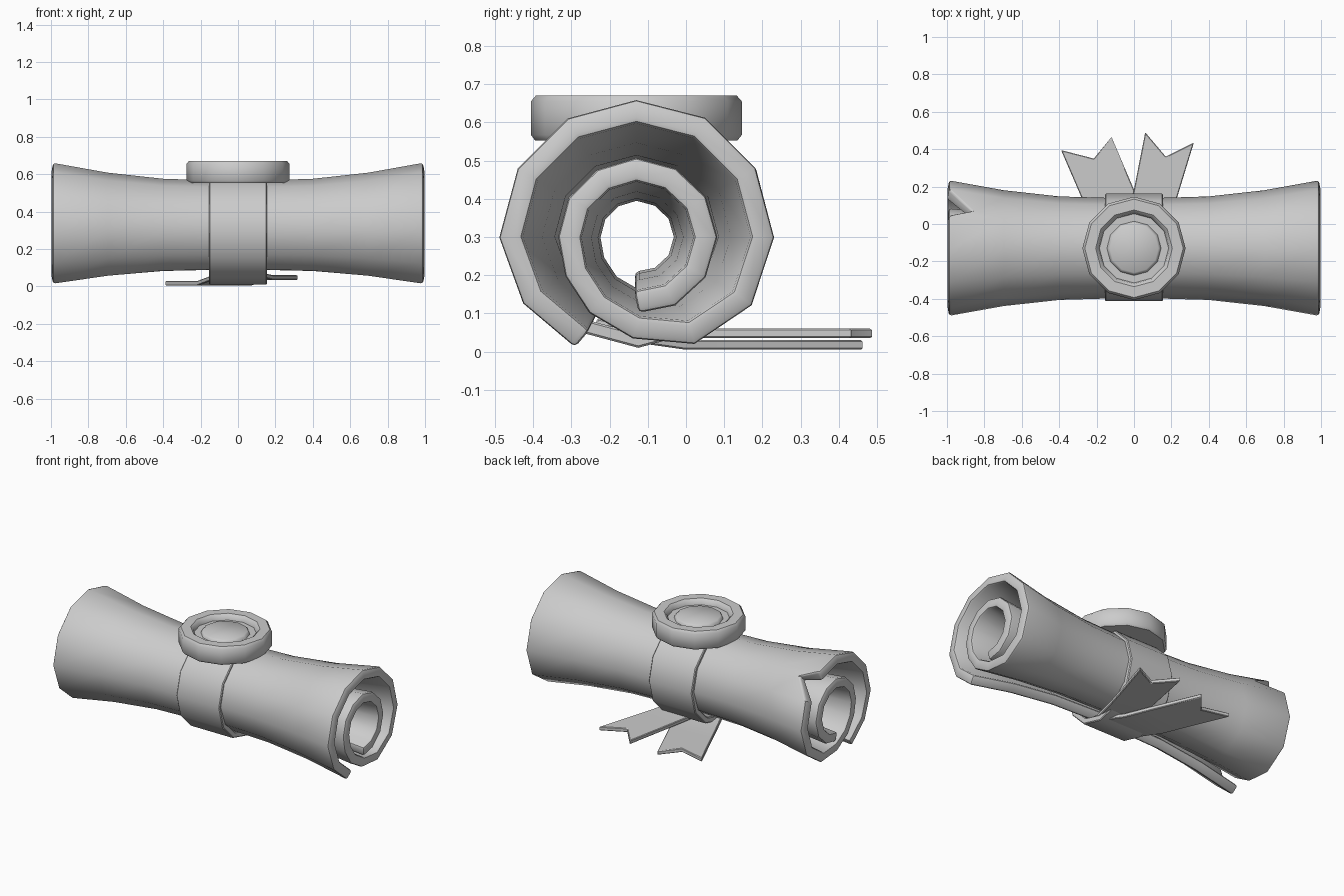
import bpy, bmesh
from math import sin, cos, radians, pi

if "Cube" in bpy.data.objects:
    bpy.data.objects.remove(bpy.data.objects["Cube"])

CY, CZ = -0.13, 0.30   # axis of the roll


def finish(name, bm, thick=0.0, bevel=0.0, segs=2, angle=40):
    bmesh.ops.recalc_face_normals(bm, faces=bm.faces[:])
    me = bpy.data.meshes.new(name)
    bm.to_mesh(me)
    bm.free()
    ob = bpy.data.objects.new(name, me)
    bpy.context.collection.objects.link(ob)
    if thick:
        m = ob.modifiers.new("thickness", 'SOLIDIFY')
        m.thickness, m.offset, m.use_even_offset = thick, 0, True
    if bevel:
        m = ob.modifiers.new("soft_edges", 'BEVEL')
        m.width, m.segments, m.limit_method = bevel, segs, 'ANGLE'
        m.angle_limit = radians(60)
    bpy.ops.object.select_all(action='DESELECT')
    ob.select_set(True)
    bpy.context.view_layer.objects.active = ob
    bpy.ops.object.convert(target='MESH')
    bpy.ops.object.shade_smooth_by_angle(angle=radians(angle))
    return ob


# rolled sheet: spiral section in 30 degree steps, flared toward both ends
radii = [.333, .345, .36, .36, .36, .36, .362, .362, .362, .352, .32, .268,
         .235, .213, .205, .205, .204, .207, .207, .21, .212, .21, .206, .2]
rows = [(-.994, 1.0), (-.7, .835), (-.4, .735), (0, .7),
        (.4, .735), (.7, .835), (.994, 1.0)]
bm = bmesh.new()
grid = []
for x, s in rows:
    ring = []
    for i, r in enumerate(radii):
        a = radians(242 if i == 0 else 240 - 30 * i)
        q = r * s - .03
        if s < 1:
            q = (r - .03) * s + .002
        ring.append(bm.verts.new((x, CY + q * cos(a), CZ + q * sin(a))))
    grid.append(ring)
TEAR = 6                # panel between 60 and 30 degrees, torn at the left end
for j in range(len(rows) - 1):
    for i in range(len(radii) - 1):
        a, b, c, d = grid[j][i], grid[j][i+1], grid[j+1][i+1], grid[j+1][i]
        if j == 0 and i == TEAR:
            u, v = .42, .22
            co = (a.co*(1-v) + b.co*v)*(1-u) + (d.co*(1-v) + c.co*v)*u
            p = bm.verts.new(co)
            for f in ((a, p, d), (p, c, d), (p, b, c)):
                bm.faces.new(f)
        else:
            bm.faces.new((a, b, c, d))
finish("rolled_sheet", bm, .06, .013)

# ribbon band around the waist
bm = bmesh.new()
N = 12
loops = [[bm.verts.new((x, CY + .005 + r*cos(2*pi*k/N), CZ - .003 + r*sin(2*pi*k/N)))
          for k in range(N)]
         for x, r in ((-.155, .25), (-.155, .287), (.155, .287), (.155, .25))]
for j in range(4):
    A, B = loops[j], loops[(j+1) % 4]
    for k in range(N):
        bm.faces.new((A[k], A[(k+1) % N], B[(k+1) % N], B[k]))
finish("ribbon_band", bm, bevel=.005, segs=1)


# ribbon tails with notched ends: rows of (left, right) points, then tip notch
def tail(name, pairs, notch):
    bm = bmesh.new()
    vs = [(bm.verts.new(l), bm.verts.new(r)) for l, r in pairs]
    n = bm.verts.new(notch)
    for (a, b), (c, d) in zip(vs, vs[1:-1]):
        bm.faces.new((a, b, d, c))
    (a, b), (c, d) = vs[-2:]
    for f in ((a, n, c), (a, b, n), (b, d, n)):
        bm.faces.new(f)
    finish(name, bm, .025, .004, 1)


z = .0175
tail("left_tail", [((-.15, -.235, .06), (.155, -.235, .06)),
                   ((-.155, -.17, .042), (.145, -.17, .042)),
                   ((-.22, 0, z), (.075, 0, z)),
                   ((-.28, .14, z), (.01, .16, z)),
                   ((-.39, .395, z), (-.12, .465, z))], (-.215, .35, z))
z = .0475
tail("right_tail", [((-.09, -.235, .075), (.13, -.235, .075)),
                    ((-.075, -.17, .06), (.14, -.17, .06)),
                    ((-.035, 0, z), (.19, 0, z)),
                    ((-.005, .16, z), (.23, .14, z)),
                    ((.06, .49, z), (.32, .435, z))], (.17, .36, z))

# wax seal: lathed profile with raised rim and centre disc
bm = bmesh.new()
prof = [(.265, .553), (.276, .567), (.276, .655), (.263, .67), (.205, .67),
        (.19, .657), (.185, .635), (.145, .635), (.14, .647), (.13, .655)]
loops = [[bm.verts.new((r*sin(2*pi*k/N), CY + r*cos(2*pi*k/N), h)) for k in range(N)]
         for r, h in prof]
for A, B in zip(loops, loops[1:]):
    for k in range(N):
        bm.faces.new((A[k], A[(k+1) % N], B[(k+1) % N], B[k]))
bm.faces.new(loops[0])
bm.faces.new(loops[-1])
finish("wax_seal", bm)
